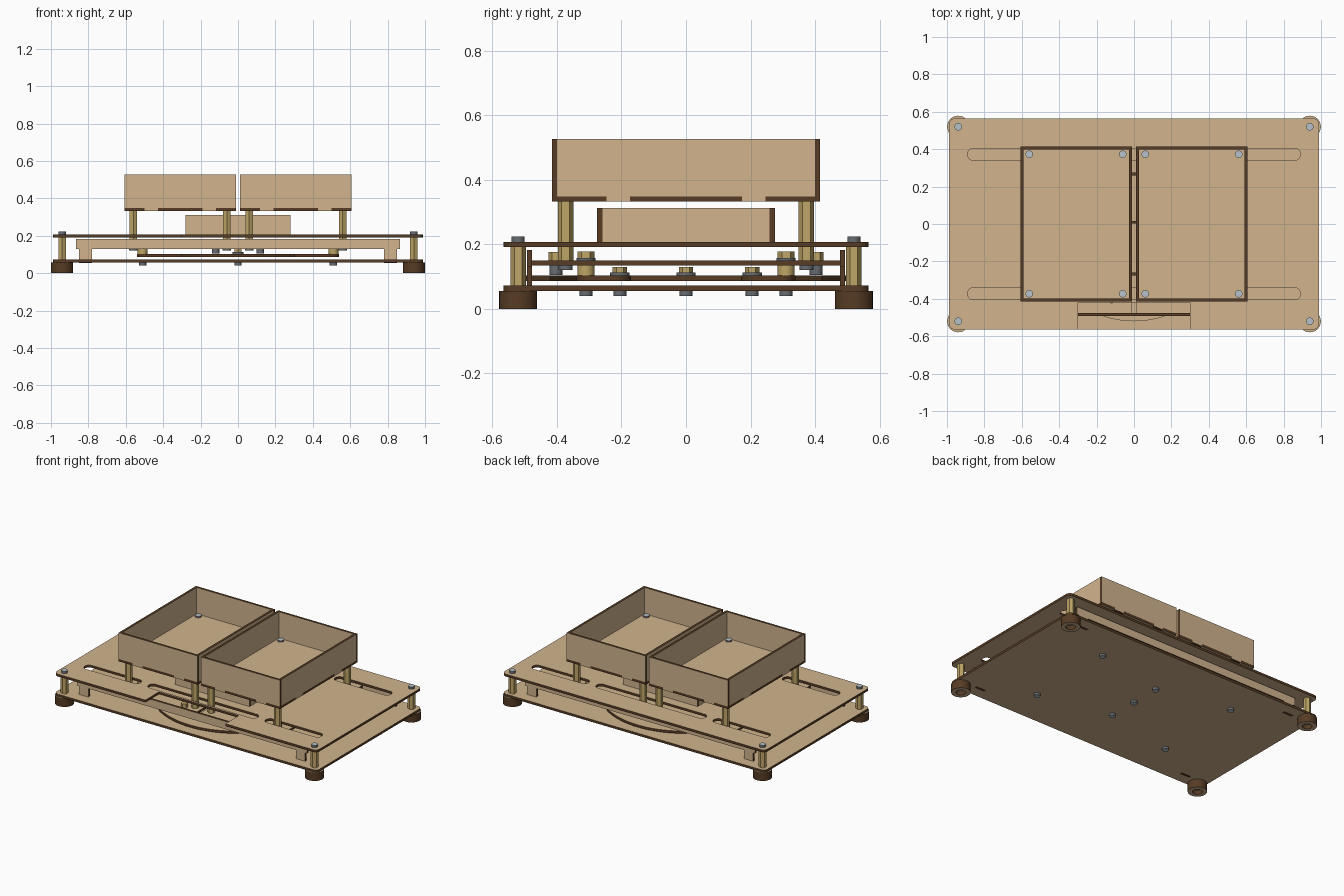
import bpy, bmesh, math
from mathutils import Matrix

if "Cube" in bpy.data.objects:
    bpy.data.objects.remove(bpy.data.objects["Cube"])

T = 0.016  # sheet thickness


def material(name, rgb):
    m = bpy.data.materials.new(name)
    m.diffuse_color = (*rgb, 1)
    m.use_nodes = True
    m.node_tree.nodes["Principled BSDF"].inputs["Base Color"].default_value = m.diffuse_color
    return m


WOOD = material("plywood_face", (0.64, 0.455, 0.27))
EDGE = material("burnt_edge", (0.095, 0.045, 0.018))
BRASS = material("brass", (0.52, 0.38, 0.135))
STEEL = material("steel_cap", (0.47, 0.55, 0.6))
DARK = material("dark_steel", (0.14, 0.15, 0.165))

# Local sheet (u, v, thickness) turned to face each axis
FACING = {
    "z": Matrix.Identity(4),
    "y": Matrix(((1, 0, 0, 0), (0, 0, -1, 0), (0, 1, 0, 0), (0, 0, 0, 1))),
    "x": Matrix(((0, 0, 1, 0), (1, 0, 0, 0), (0, 1, 0, 0), (0, 0, 0, 1))),
}


def sheet(name, loops, facing, offset, thick=T, mats=(WOOD, EDGE)):
    """Cut sheet: first loop is the outline, the rest are holes."""
    cu = bpy.data.curves.new(name, "CURVE")
    cu.dimensions, cu.fill_mode, cu.extrude = "2D", "BOTH", thick / 2
    for pts in loops:
        sp = cu.splines.new("POLY")
        sp.points.add(len(pts) - 1)
        for p, (u, v) in zip(sp.points, pts):
            p.co = (u, v, 0, 1)
        sp.use_cyclic_u = True
    tmp = bpy.data.objects.new(name + "_curve", cu)
    bpy.context.collection.objects.link(tmp)
    dg = bpy.context.evaluated_depsgraph_get()
    me = bpy.data.meshes.new_from_object(tmp.evaluated_get(dg))
    bpy.data.objects.remove(tmp)
    me.materials.clear()
    for m in mats:
        me.materials.append(m)
    bm = bmesh.new()
    bm.from_mesh(me)
    bmesh.ops.remove_doubles(bm, verts=bm.verts, dist=1e-5)
    bmesh.ops.recalc_face_normals(bm, faces=bm.faces)
    for f in bm.faces:
        f.normal_update()
        f.smooth = False
        f.material_index = 0 if abs(f.normal.z) > 0.7 else 1
    move = {"x": (offset, 0, 0), "y": (0, offset, 0), "z": (0, 0, offset)}[facing]
    bm.transform(Matrix.Translation(move) @ FACING[facing])
    bm.to_mesh(me)
    bm.free()
    ob = bpy.data.objects.new(name, me)
    bpy.context.collection.objects.link(ob)
    return ob


def rod(name, x, y, z0, z1, r, cap, side, sides=24, recess=0):
    """Vertical round or hexagonal rod, optionally hollowed from below."""
    me = bpy.data.meshes.new(name)
    me.materials.append(cap)
    me.materials.append(side)
    bm = bmesh.new()
    bmesh.ops.create_cone(bm, cap_ends=True, segments=sides, radius1=r, radius2=r,
                          depth=z1 - z0, matrix=Matrix.Translation((x, y, (z0 + z1) / 2)))
    if recess:
        low = [f for f in bm.faces if f.normal.z < -0.5]
        bmesh.ops.inset_region(bm, faces=low, thickness=r * 0.48)
        hole = bmesh.ops.extrude_face_region(bm, geom=low)
        bmesh.ops.translate(bm, vec=(0, 0, recess),
                            verts=[g for g in hole["geom"] if isinstance(g, bmesh.types.BMVert)])
        bmesh.ops.delete(bm, geom=[f for f in low if f.is_valid], context="FACES")
    bm.normal_update()
    for f in bm.faces:
        flat = abs(f.normal.z) > 0.5
        f.material_index = 0 if flat else 1
        f.smooth = sides > 6 and not flat
    for e in bm.edges:
        e.smooth = not any(abs(f.normal.z) > 0.5 for f in e.link_faces)
    bm.to_mesh(me)
    bm.free()
    ob = bpy.data.objects.new(name, me)
    bpy.context.collection.objects.link(ob)
    return ob


def steel(name, x, y, z0, z1, r):
    rod(name, x, y, z0, z1, r, STEEL, DARK)


def brass(name, x, y, z0, z1, r, sides=6):
    rod(name, x, y, z0, z1, r, BRASS, BRASS, sides)


def rect(x0, x1, y0, y1):
    return [(x0, y0), (x1, y0), (x1, y1), (x0, y1)]


def rounded(x0, x1, y0, y1, r, n=6):
    """Rounded rectangle, counter-clockwise from the lower right corner."""
    pts = []
    for cx, cy, a in ((x1 - r, y0 + r, -90), (x1 - r, y1 - r, 0),
                      (x0 + r, y1 - r, 90), (x0 + r, y0 + r, 180)):
        for i in range(n + 1):
            t = math.radians(a + 90 * i / n)
            pts.append((cx + r * math.cos(t), cy + r * math.sin(t)))
    return pts


def tabbed(u0, u1, v0, v1, tabs, w, depth):
    """Rectangle whose lower edge carries tabs of width w."""
    pts = [(u0, v0)]
    for c in tabs:
        pts += [(c - w, v0), (c - w, v0 - depth), (c + w, v0 - depth), (c + w, v0)]
    return pts + [(u1, v0), (u1, v1), (u0, v1)]


SIGNS = [(sx, sy) for sx in (-1, 1) for sy in (-1, 1)]

# Base and deck sheets, the deck with slots and a viewing notch
outline = rounded(-0.988, 0.988, -0.565, 0.565, 0.03)
sheet("base_sheet", [outline], "z", 0.064)
notch = [(-0.3, -0.565), (-0.3, -0.42), (0.3, -0.42), (0.3, -0.565)]
slots = [rounded(a, b, y - 0.032, y + 0.032, 0.031)
         for y in (-0.373, 0.373) for a, b in ((-0.89, -0.47), (-0.41, 0.41), (0.47, 0.89))]
sheet("deck_sheet", [outline + notch] + slots, "z", 0.2)

# Corner feet (hollow underneath), pillars and screws
for sx, sy in SIGNS:
    x, y = 0.94 * sx, 0.52 * sy
    rod("foot", x, y, 0, 0.056, 0.059, WOOD, EDGE, 32, recess=0.03)
    steel("foot_screw", x, y, 0.022, 0.035, 0.02)
    brass("corner_pillar", x, y, 0.072, 0.192, 0.024)
    steel("corner_screw", x, y, 0.208, 0.224, 0.02)
    # Dark slit where the rail leg meets the base
    sheet("rail_slit", [rect(0.815 * sx - 0.035, 0.815 * sx + 0.035,
                             0.485 * sy - 0.008, 0.485 * sy + 0.008)],
          "z", 0.0555, 0.003, (EDGE, EDGE))

# Long front and back rails standing on legs
for sy in (-1, 1):
    sheet("rail", [tabbed(-0.865, 0.865, 0.13, 0.183, (-0.815, 0.815), 0.035, 0.07)],
          "y", 0.485 * sy)

# Balance beams, pointer stem and curved pointer heads
for sy in (-1, 1):
    sheet("balance_beam", [rounded(-0.54, 0.54, 0.255 * sy - 0.085, 0.255 * sy + 0.085, 0.05)],
          "z", 0.095)
    arc = [(0.52 * math.sin(math.radians(a)), 0.52 * sy * math.cos(math.radians(a)))
           for a in range(-36, 37, 4)]
    sheet("pointer_head", [arc + [(0.1, 0.34 * sy), (-0.1, 0.34 * sy)]], "z", 0.095)
sheet("pointer_stem", [rect(-0.1, 0.1, -0.17, 0.17)], "z", 0.095)

# Centre pivots
for y in (-0.205, 0, 0.205):
    steel("pivot_head", 0, y, 0.04, 0.056, 0.02)
    rod("pivot_washer", 0, y, 0.103, 0.112, 0.03, DARK, DARK)
    brass("pivot_nut", 0, y, 0.112, 0.13, 0.022)

# Sliding carriers under the deck with their end pivots
for sx in (-1, 1):
    a, b = sorted((0.013 * sx, 0.6 * sx))
    sheet("carrier", [rect(a, b, -0.48, 0.48)], "z", 0.142)
for sx, sy in SIGNS:
    x, y = 0.51 * sx, 0.31 * sy
    steel("beam_bolt_head", x, y, 0.04, 0.056, 0.02)
    brass("beam_spacer", x, y, 0.103, 0.134, 0.026, 24)
    rod("beam_washer", x, y, 0.15, 0.158, 0.03, DARK, DARK)
    brass("beam_nut", x, y, 0.158, 0.178, 0.026)
for s in (-1, 1):
    steel("carrier_bolt", 0.12 * s, 0.403 * s, 0.105, 0.134, 0.02)
    brass("carrier_nut", 0.12 * s, 0.403 * s, 0.15, 0.176, 0.023)

# Low open box on the deck
for s in (-1, 1):
    sheet("box_long_wall", [rect(-0.28, 0.28, 0.208, 0.312)], "y", 0.267 * s)
    sheet("box_short_wall", [rect(-0.259, 0.259, 0.208, 0.312)], "x", 0.272 * s)
sheet("box_lug", [rect(-0.03, 0.03, 0.208, 0.3)], "y", 0.01, 0.012)

# Two open trays with tabbed walls, each on four hex pillars
Z0, W, TAB = 0.332, 0.594, 0.037
for sx in (-1, 1):
    cx = sx * (0.012 + W / 2)
    x0, x1 = cx - W / 2, cx + W / 2
    y_tabs, x_tabs = (-0.21, 0.21), (cx - 0.155, cx + 0.155)
    # Floor outline with notches for the wall tabs
    floor = [(x0, -0.415)]
    for c in x_tabs:
        floor += [(c - TAB, -0.415), (c - TAB, -0.415 + T), (c + TAB, -0.415 + T), (c + TAB, -0.415)]
    floor.append((x1, -0.415))
    for c in y_tabs:
        floor += [(x1, c - TAB), (x1 - T, c - TAB), (x1 - T, c + TAB), (x1, c + TAB)]
    floor += [(2 * cx - x, -y) for x, y in floor]
    sheet("tray_floor", [floor], "z", Z0 + T / 2)
    for s in (-1, 1):
        sheet("tray_long_wall", [tabbed(x0, x1, Z0 + T, 0.527, x_tabs, TAB, T)],
              "y", s * (0.415 - T / 2))
        sheet("tray_side_wall", [tabbed(-0.415 + T, 0.415 - T, Z0 + T, 0.527, y_tabs, TAB, T)],
              "x", cx + s * (W / 2 - T / 2))
        for px in (0.06, 0.56):
            x, y = px * sx, 0.373 * s
            brass("tray_pillar", x, y, 0.15, Z0, 0.024)
            steel("tray_screw", x, y, Z0 + T, Z0 + T + 0.01, 0.02)
            steel("pillar_bolt", x, y, 0.12, 0.134, 0.022)
